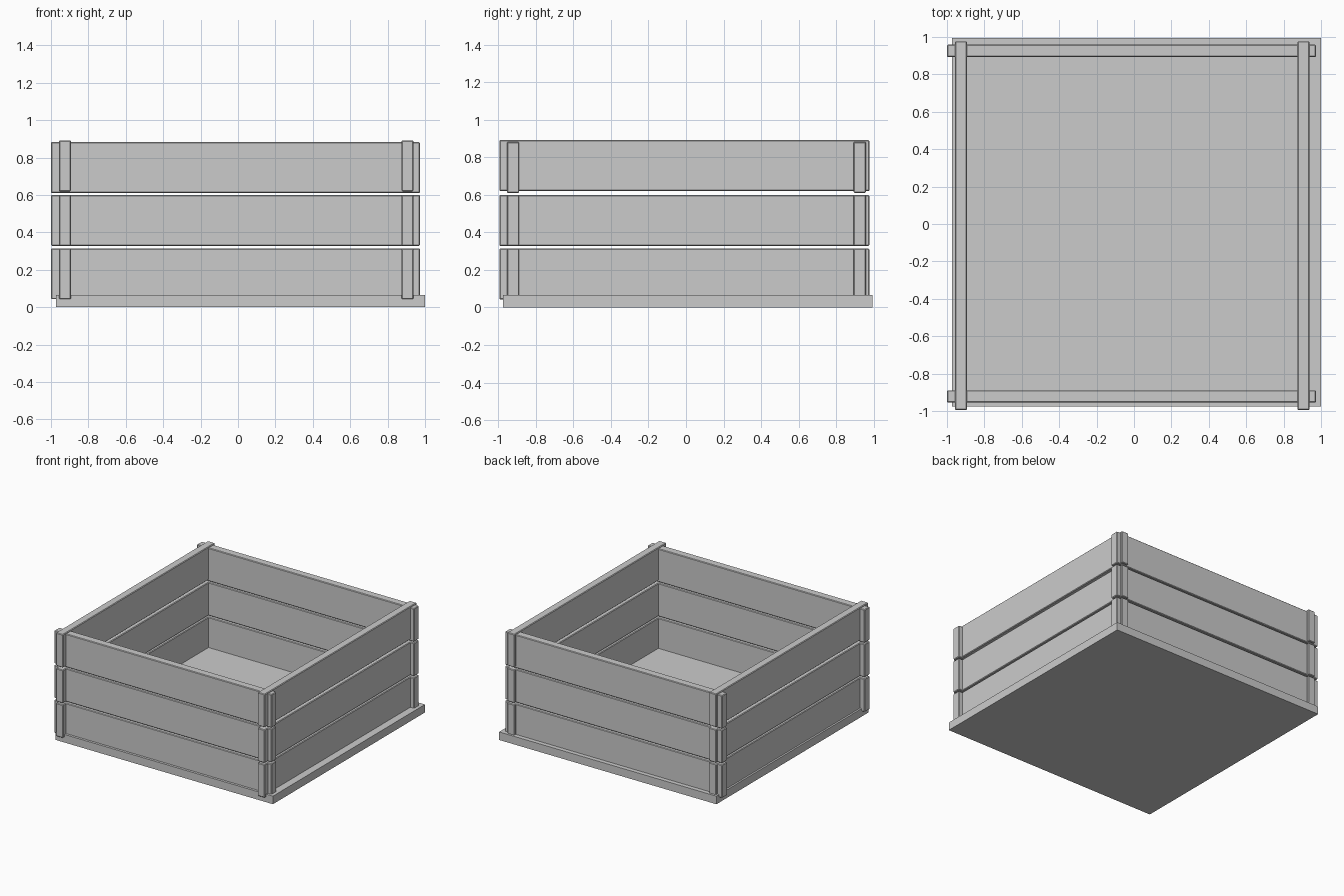
import bpy

if "Cube" in bpy.data.objects:
    bpy.data.objects.remove(bpy.data.objects["Cube"])


def board(name, x, y, z, bevel=0.005):
    """Box spanning the given (min, max) ranges, with lightly chamfered edges."""
    bpy.ops.mesh.primitive_cube_add(
        size=1, location=[(a + b) / 2 for a, b in (x, y, z)])
    ob = bpy.context.object
    ob.name = name
    ob.scale = [b - a for a, b in (x, y, z)]
    bpy.ops.object.transform_apply(location=False, rotation=False, scale=True)
    if bevel:
        mod = ob.modifiers.new("chamfer", 'BEVEL')
        mod.width = bevel
        mod.segments = 1
    return ob


# Floor panel, slightly offset from the walls
board("floor_panel", (-0.973, 1.0), (-0.975, 0.995), (0.0, 0.066), bevel=0)

# Three tiers of planks that overlap at the corners
H = 0.272
tiers = [("lower", 0.043, 0.043),
         ("middle", 0.328, 0.328),
         ("upper", 0.611, 0.62)]
for tier, z_long, z_side in tiers:
    # Front and back planks
    for side, y in (("front", (-0.955, -0.889)), ("back", (0.893, 0.959))):
        board(f"{tier}_{side}_plank", (-1.0, 0.973), y, (z_long, z_long + H))
    # Left and right planks
    for side, x in (("left", (-0.958, -0.893)), ("right", (0.874, 0.939))):
        board(f"{tier}_{side}_plank", x, (-0.995, 0.977), (z_side, z_side + H))
